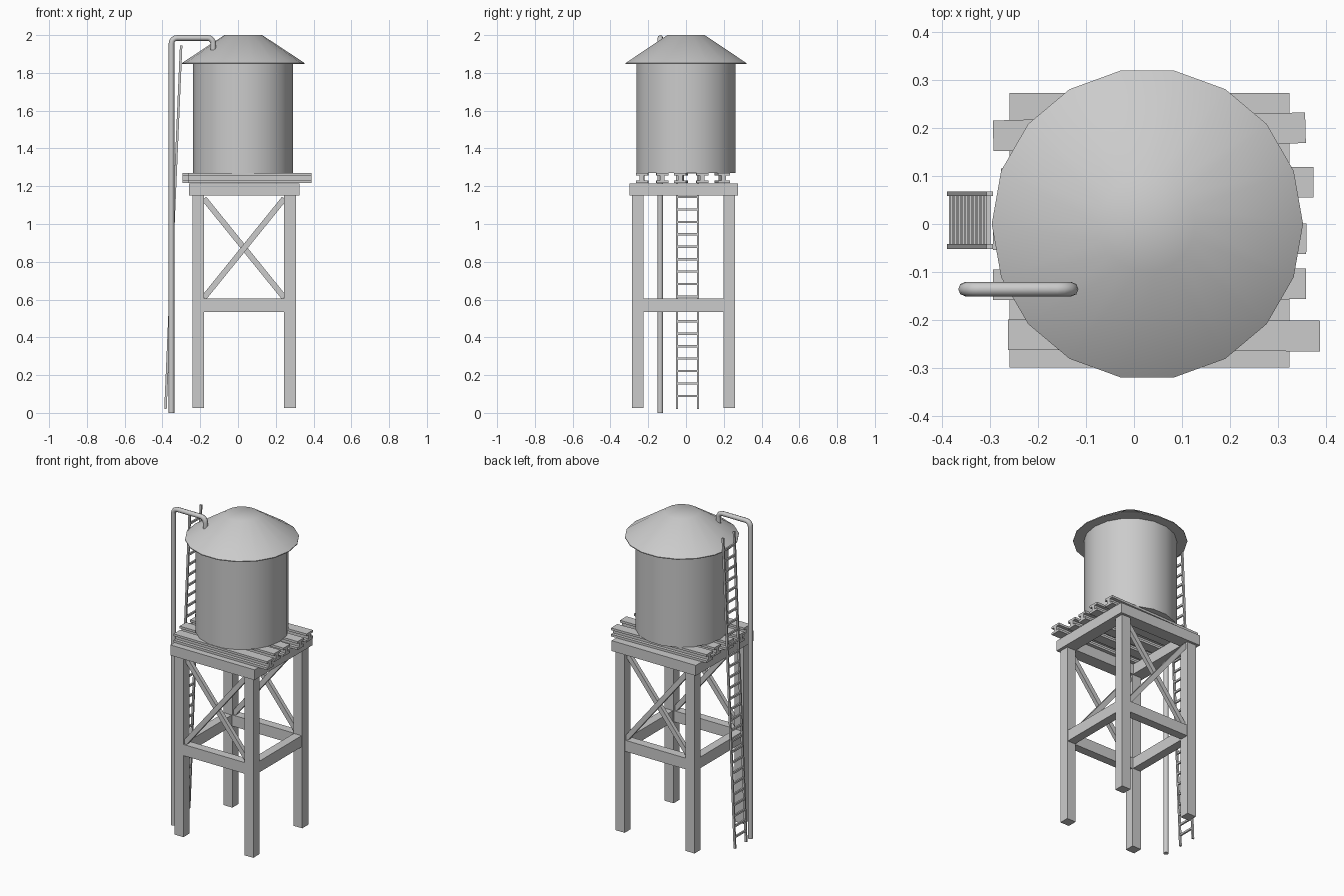
import bpy, bmesh, math
from mathutils import Vector

if "Cube" in bpy.data.objects:
    bpy.data.objects.remove(bpy.data.objects["Cube"])

CX, CY, H = 0.0325, -0.013, 0.2425   # frame centre and leg offset


def mesh_object(name, verts, faces):
    me = bpy.data.meshes.new(name)
    me.from_pydata(verts, [], faces)
    bm = bmesh.new()
    bm.from_mesh(me)
    bmesh.ops.recalc_face_normals(bm, faces=bm.faces)
    bm.to_mesh(me)
    bm.free()
    ob = bpy.data.objects.new(name, me)
    bpy.context.collection.objects.link(ob)
    return ob


def box(name, lo, hi):
    v = [(x, y, z) for x in (lo[0], hi[0]) for y in (lo[1], hi[1]) for z in (lo[2], hi[2])]
    f = [(0, 1, 3, 2), (4, 6, 7, 5), (0, 4, 5, 1), (2, 3, 7, 6), (0, 2, 6, 4), (1, 5, 7, 3)]
    return mesh_object(name, v, f)


def bar(name, a, b, width, depth):
    """Square bar between two points in the xz plane; depth runs along y."""
    a, b = Vector(a), Vector(b)
    d = b - a
    ob = box(name, (-d.length / 2, -depth / 2, -width / 2), (d.length / 2, depth / 2, width / 2))
    ob.location = (a + b) / 2
    ob.rotation_euler = (0, -math.atan2(d.z, d.x), 0)
    return ob


def lathe(name, profile, cx, cy, n, angle):
    verts = [(cx + r * math.cos(2 * math.pi * i / n), cy + r * math.sin(2 * math.pi * i / n), z)
             for r, z in profile for i in range(n)]
    faces = [(k * n + i, k * n + (i + 1) % n, (k + 1) * n + (i + 1) % n, (k + 1) * n + i)
             for k in range(len(profile) - 1) for i in range(n)]
    faces += [tuple(range(n)), tuple(range((len(profile) - 1) * n, len(profile) * n))]
    ob = mesh_object(name, verts, faces)
    bpy.ops.object.select_all(action='DESELECT')
    ob.select_set(True)
    bpy.context.view_layer.objects.active = ob
    bpy.ops.object.shade_smooth_by_angle(angle=math.radians(angle))
    return ob


# Legs
for sx in (-1, 1):
    for sy in (-1, 1):
        x, y = CX + sx * H, CY + sy * H
        box("leg", (x - 0.031, y - 0.03, 0.025), (x + 0.031, y + 0.03, 1.155))

# Middle rails, top frame and cross braces
B = H - 0.03
for s in (-1, 1):
    y, x = CY + s * H, CX + s * H
    box("middle_rail_long", (CX - B, y - 0.027, 0.535), (CX + B, y + 0.027, 0.605))
    box("middle_rail_side", (x - 0.027, CY - B, 0.535), (x + 0.027, CY + B, 0.605))
    yo, yi = CY + s * 0.287, CY + s * 0.207
    box("top_beam_long", (CX - 0.292, min(yo, yi), 1.15), (CX + 0.292, max(yo, yi), 1.215))
    xo, xi = CX + s * 0.292, CX + s * 0.212
    box("top_beam_side", (min(xo, xi), CY - 0.207, 1.15), (max(xo, xi), CY + 0.207, 1.215))
    for k in (-1, 1):
        bar("cross_brace", (CX - k * B, y + k * 0.006, 1.135), (CX + k * B, y + k * 0.006, 0.61), 0.03, 0.025)

# I-beam joists, slightly uneven: left end (x, y) and right end (x, y)
half = [(0.032, 0), (0.032, 0.014), (0.012, 0.014), (0.012, 0.039), (0.032, 0.039), (0.032, 0.053)]
prof = half + [(-y, z) for y, z in reversed(half)]
n = len(prof)
for (x0, y0), (x1, y1) in [((-0.294, 0.184), (0.358, 0.201)), ((-0.278, 0.084), (0.375, 0.087)),
                           ((-0.294, -0.022), (0.36, -0.031)), ((-0.294, -0.127), (0.359, -0.125)),
                           ((-0.263, -0.231), (0.388, -0.234))]:
    L = math.hypot(x1 - x0, y1 - y0)
    v = [(x, y, z) for x in (0, L) for y, z in prof]
    # split caps into flanges and web so the ends are clean quads
    caps = [(0, 1, 10, 11), (1, 2, 9, 10), (2, 3, 8, 9), (3, 4, 7, 8), (4, 5, 6, 7)]
    caps = [(0, 1, 2, 9, 10, 11), (2, 3, 8, 9), (3, 4, 5, 6, 7, 8)]
    f = [(i, (i + 1) % n, n + (i + 1) % n, n + i) for i in range(n)]
    f += caps + [tuple(n + i for i in c) for c in caps]
    ob = mesh_object("joist", v, f)
    ob.location = (x0, y0, 1.217)
    ob.rotation_euler[2] = math.atan2(y1 - y0, x1 - x0)

# Tank and roof
lathe("tank", [(0.265, 1.27), (0.265, 1.852)], 0.027, 0, 18, 30)
lathe("roof", [(0.325, 1.847), (0.325, 1.852), (0.1, 2.0)], 0.028, 0, 18, 40)

# Ladder rails and rungs
foot, top = Vector((-0.384, 0, 0.02)), Vector((-0.301, 0, 1.945))
for y in (-0.047, 0.063):
    off = Vector((0, y, 0))
    bar("ladder_rail", foot + off, top + off, 0.013, 0.01)
for i in range(28):
    z = 0.09 + i * 0.0658
    p = foot.lerp(top, (z - foot.z) / (top.z - foot.z))
    box("ladder_rung", (p.x - 0.005, -0.047, z - 0.006), (p.x + 0.005, 0.063, z + 0.006))

# Filling pipe with rounded bends
PX, PZ, EX, R = -0.352, 1.985, -0.131, 0.03
path = [(PX, 0.0)]
path += [(PX + R - R * math.cos(t), PZ - R + R * math.sin(t)) for t in [i * math.pi / 8 for i in range(5)]]
path += [(EX - R + R * math.sin(t), PZ - R + R * math.cos(t)) for t in [i * math.pi / 8 for i in range(5)]]
path += [(EX, 1.92)]
cu = bpy.data.curves.new("pipe", 'CURVE')
cu.dimensions = '3D'
cu.bevel_depth = 0.015
cu.bevel_resolution = 2
cu.use_fill_caps = True
sp = cu.splines.new('POLY')
sp.points.add(len(path) - 1)
for p, (x, z) in zip(sp.points, path):
    p.co = (x, -0.136, z, 1)
sp.use_smooth = True
bpy.context.collection.objects.link(bpy.data.objects.new("pipe", cu))
